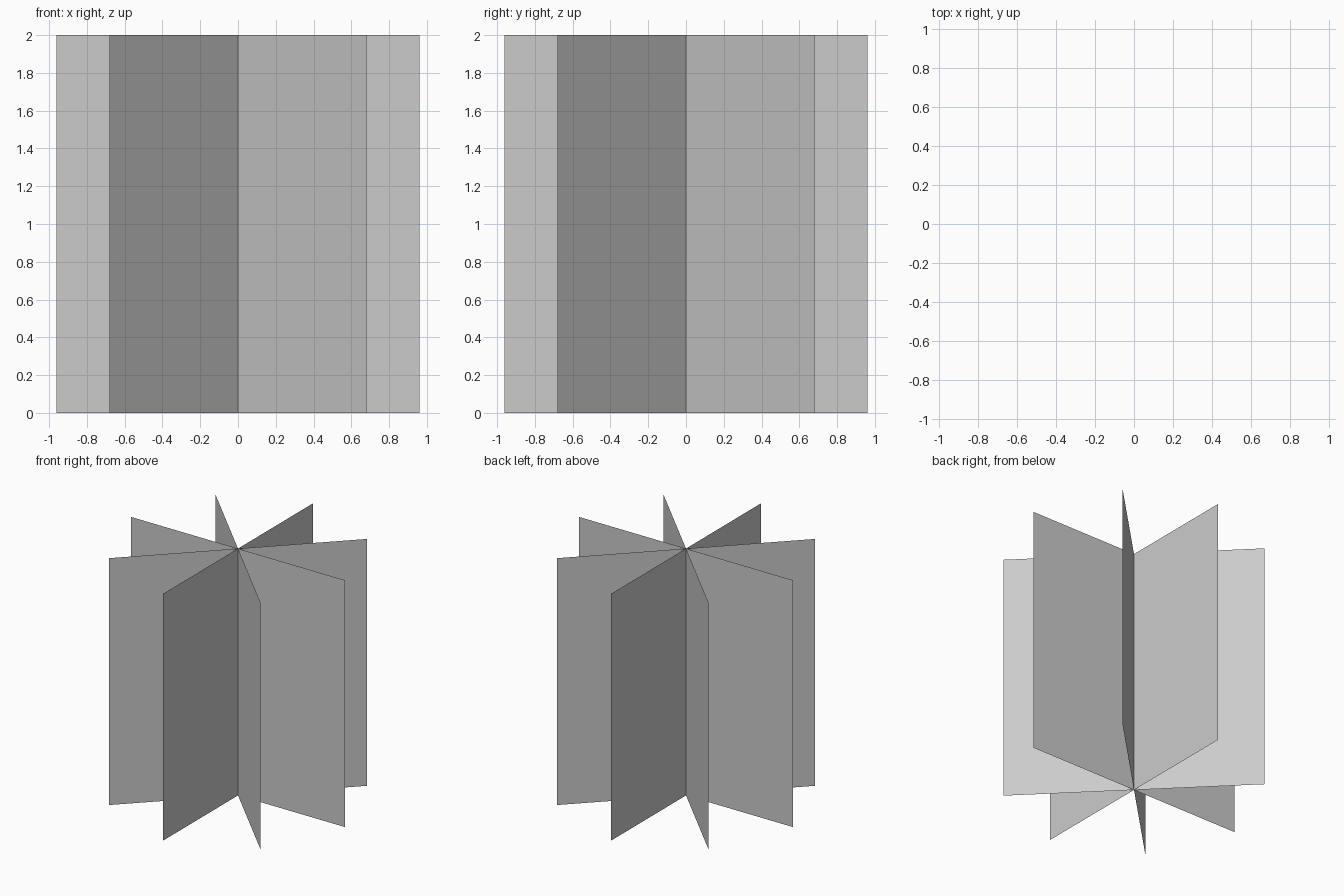
import bpy
import math

if "Cube" in bpy.data.objects:
    bpy.data.objects.remove(bpy.data.objects["Cube"])

HALF_WIDTH = 0.961
HEIGHT = 2.0
PANELS = 4


def add_panel(name, angle):
    """Upright zero-thickness card through the centre axis, turned by angle."""
    c, s = HALF_WIDTH * math.cos(angle), HALF_WIDTH * math.sin(angle)
    verts = [(-c, -s, 0), (c, s, 0), (c, s, HEIGHT), (-c, -s, HEIGHT)]
    # the card is split along the shared centre axis
    verts += [(0, 0, 0), (0, 0, HEIGHT)]
    mesh = bpy.data.meshes.new(name)
    mesh.from_pydata(verts, [], [(0, 4, 5, 3), (4, 1, 2, 5)])
    obj = bpy.data.objects.new(name, mesh)
    bpy.context.collection.objects.link(obj)
    return obj


# Crossed cards, evenly fanned around the vertical axis
for i in range(PANELS):
    add_panel(f"crossed_panel_{i + 1}", i * math.pi / PANELS)
